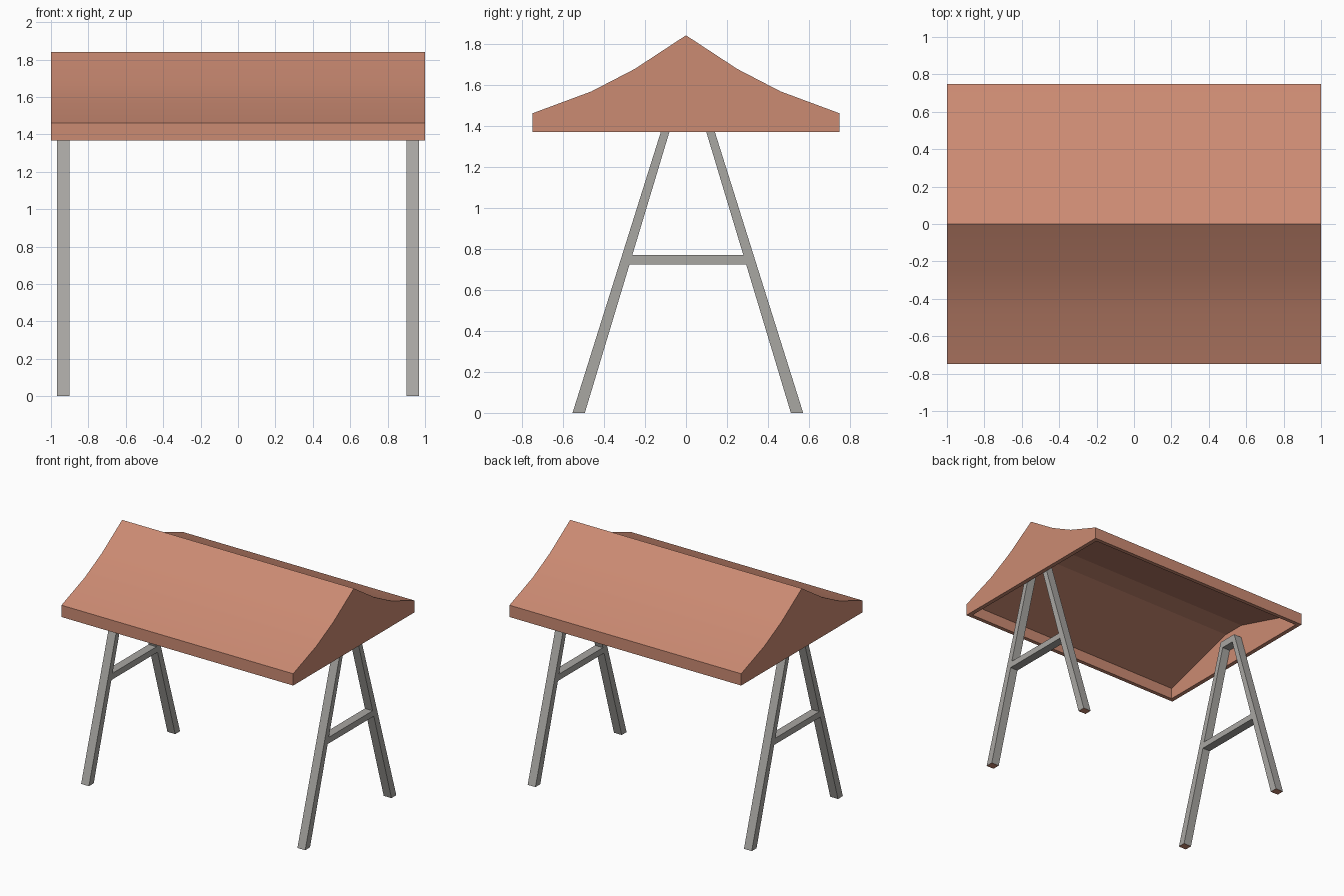
import bpy, bmesh, math
from mathutils import Vector

cube = bpy.data.objects.get("Cube")
if cube:
    bpy.data.objects.remove(cube, do_unlink=True)


def material(name, rgb):
    m = bpy.data.materials.new(name)
    m.use_nodes = True
    m.diffuse_color = (*rgb, 1)
    bsdf = m.node_tree.nodes["Principled BSDF"]
    bsdf.inputs["Base Color"].default_value = (*rgb, 1)
    bsdf.inputs["Roughness"].default_value = 0.8
    return m


terracotta = material("terracotta", (0.6, 0.256, 0.17))
grey = material("weathered grey", (0.395, 0.385, 0.365))


def prism(bm, profile, x0, x1):
    """Extrude a (y, z) profile along x; returns the new faces."""
    face = bm.faces.new([bm.verts.new((x0, y, z)) for y, z in profile])
    out = bmesh.ops.extrude_face_region(bm, geom=[face], use_keep_orig=True)["geom"]
    verts = [g for g in out if isinstance(g, bmesh.types.BMVert)]
    bmesh.ops.translate(bm, verts=verts, vec=Vector((x1 - x0, 0, 0)))
    faces = list({f for v in verts for f in v.link_faces} | {face})
    bmesh.ops.recalc_face_normals(bm, faces=faces)
    return faces


def finish(bm, name, mats):
    mesh = bpy.data.meshes.new(name)
    bm.to_mesh(mesh)
    bm.free()
    obj = bpy.data.objects.new(name, mesh)
    bpy.context.collection.objects.link(obj)
    for m in mats:
        mesh.materials.append(m)
    return obj


def mirrored(half):
    """Complete a right-half profile with its left half, skipping a shared ridge."""
    return half + [(-y, z) for y, z in reversed(half) if y > 0]


# Roof: swept outer shell with a hollow, narrow flat-topped underside
EAVE = 1.368
outer = mirrored([(0.748, EAVE), (0.748, 1.46), (0.46, 1.567), (0.25, 1.676), (0, 1.84)])
inner = mirrored([(0.717, EAVE), (0.717, 1.455), (0.09, 1.64)])
bm = bmesh.new()
prism(bm, outer, -1, 1)
hollow = prism(bm, inner, -0.967, 0.967)
bmesh.ops.reverse_faces(bm, faces=hollow)
bottoms = [f for f in bm.faces if all(v.co.z < EAVE + 0.001 for v in f.verts)]
rim = [e for f in bottoms for e in f.edges]
bmesh.ops.delete(bm, geom=bottoms, context="FACES_ONLY")
bmesh.ops.bridge_loops(bm, edges=rim)
bmesh.ops.recalc_face_normals(bm, faces=bm.faces)
roof = finish(bm, "roof", [terracotta])
bpy.ops.object.select_all(action="DESELECT")
roof.select_set(True)
bpy.context.view_layer.objects.active = roof
bpy.ops.object.shade_smooth_by_angle(angle=math.radians(10))

# A-frames: splayed legs joined at the top, with a crossbar
SHIFT = 0.009
leg_outer = [(0.562, 0), (0.078, 1.54)]
leg_inner = [(0.055, 1.485), (0.502, 0)]
legs = leg_outer + [(-y, z) for y, z in reversed(leg_outer)]
legs += [(-y, z) for y, z in reversed(leg_inner)] + leg_inner
bar = mirrored([(0.29, 0.722), (0.275, 0.77)])
for side, x0 in (("left", 0.9), ("right", -0.967)):
    for part, profile in (("legs", legs), ("crossbar", bar)):
        bm = bmesh.new()
        prism(bm, [(y + SHIFT, z) for y, z in profile], x0, x0 + 0.067)
        # Foot soles take the roof colour
        for f in bm.faces:
            f.material_index = int(f.calc_center_median().z < 0.01)
        finish(bm, f"{side}_{part}", [grey, terracotta])
